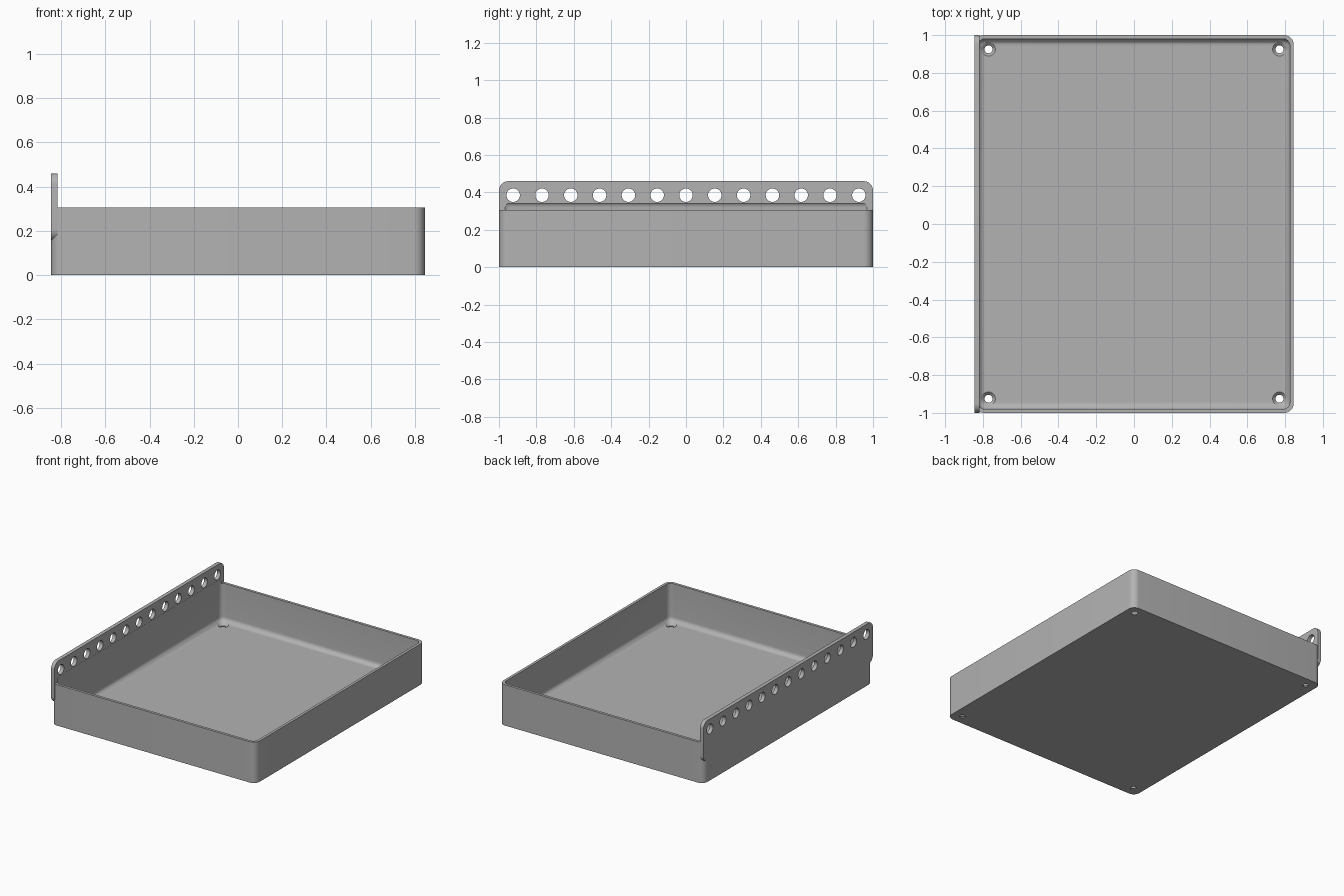
import bpy, bmesh, math
from mathutils import Matrix, Vector

old = bpy.data.objects.get("Cube")
if old:
    bpy.data.objects.remove(old, do_unlink=True)

HX, HY = 0.845, 1.0            # outer half sizes
WALL, FLOOR, RIM = 0.02, 0.022, 0.305
PLATE_T, PLATE_LOW, PLATE_TOP = 0.028, 0.155, 0.46

grey = bpy.data.materials.new("plain_grey")
grey.use_nodes = True
colour = (0.45, 0.45, 0.45, 1)
grey.diffuse_color = colour
grey.node_tree.nodes["Principled BSDF"].inputs["Base Color"].default_value = colour


def make_object(name, bm):
    bmesh.ops.recalc_face_normals(bm, faces=bm.faces)
    mesh = bpy.data.meshes.new(name)
    bm.to_mesh(mesh)
    bm.free()
    mesh.materials.append(grey)
    obj = bpy.data.objects.new(name, mesh)
    bpy.context.collection.objects.link(obj)
    return obj


def rounded_box(name, low, high, radius, axis=None):
    """Box with edges rounded along one axis, or all edges when axis is None."""
    low, high = Vector(low), Vector(high)
    bm = bmesh.new()
    bmesh.ops.create_cube(bm, size=1)
    bmesh.ops.scale(bm, vec=high - low, verts=bm.verts)
    bmesh.ops.translate(bm, vec=(low + high) / 2, verts=bm.verts)
    edges = [e for e in bm.edges if axis is None
             or abs((e.verts[0].co - e.verts[1].co).normalized()[axis]) > 0.9]
    bmesh.ops.bevel(bm, geom=edges, offset=radius, segments=8, profile=0.5, affect='EDGES')
    return make_object(name, bm)


def add_cone(bm, centre, r1, r2, depth, rotation=Matrix()):
    bmesh.ops.create_cone(bm, cap_ends=True, segments=32, radius1=r1, radius2=r2,
                          depth=depth, matrix=Matrix.Translation(centre) @ rotation)


def combine(target, cutter, operation):
    mod = target.modifiers.new(cutter.name, 'BOOLEAN')
    mod.operation, mod.solver, mod.object = operation, 'EXACT', cutter
    bpy.context.view_layer.update()
    result = bpy.data.meshes.new_from_object(
        target.evaluated_get(bpy.context.evaluated_depsgraph_get()))
    target.modifiers.clear()
    target.data = result
    bpy.data.objects.remove(cutter, do_unlink=True)


# Tray body and tall mounting plate along the right side
tray = rounded_box("tray", (-HX, -HY, 0), (HX, HY, RIM), 0.05, axis=2)
plate = rounded_box("mounting_plate", (-HX, -HY, PLATE_LOW),
                    (-HX + PLATE_T, HY, PLATE_TOP), 0.05, axis=0)
combine(tray, plate, 'UNION')

# Filleted cavity, which also bites slightly into the plate
cavity = rounded_box("cavity", (WALL - HX, WALL - HY, FLOOR), (HX - WALL, HY - WALL, 0.354), 0.035)
combine(tray, cavity, 'DIFFERENCE')

# Row of holes through the plate
bm = bmesh.new()
for i in range(13):
    add_cone(bm, (-HX, (i - 6) * 0.154, 0.385), 0.036, 0.036, 0.2,
             Matrix.Rotation(math.pi / 2, 4, 'Y'))
combine(tray, make_object("plate_holes", bm), 'DIFFERENCE')

# Countersunk screw holes in the floor corners
for part in ("bore", "countersink"):
    bm = bmesh.new()
    for x in (-0.77, 0.77):
        for y in (-0.925, 0.925):
            if part == "bore":
                add_cone(bm, (x, y, 0), 0.021, 0.021, 0.1)
            else:
                add_cone(bm, (x, y, 0.019), 0.015, 0.051, 0.036)
    combine(tray, make_object(part, bm), 'DIFFERENCE')

# Smooth shading with sharp corners kept
bpy.ops.object.select_all(action='DESELECT')
tray.select_set(True)
bpy.context.view_layer.objects.active = tray
bpy.ops.object.shade_smooth_by_angle(angle=math.radians(30))
